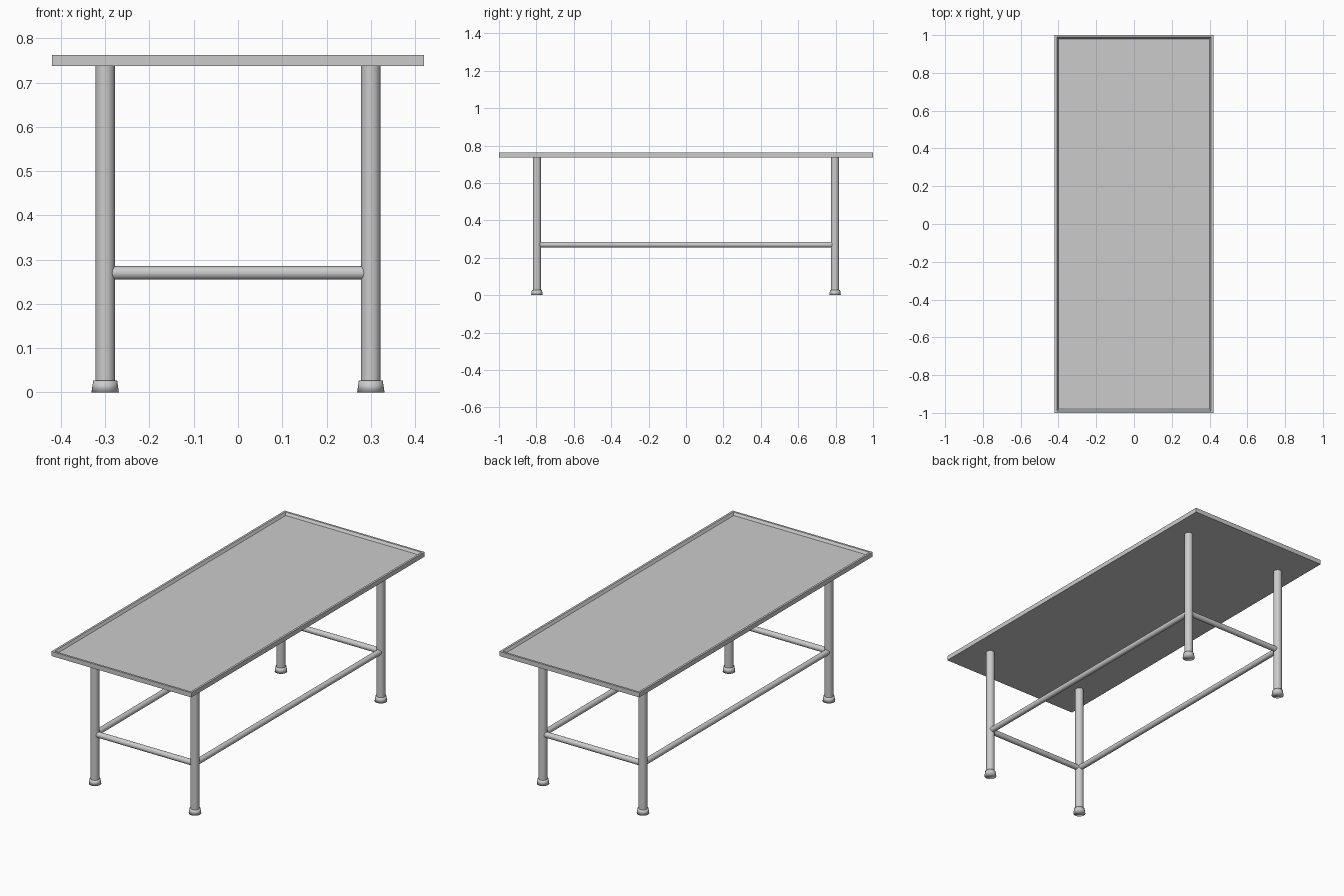
import bpy, bmesh, math
from mathutils import Vector

cube = bpy.data.objects.get("Cube")
if cube:
    bpy.data.objects.remove(cube, do_unlink=True)

steel = bpy.data.materials.new("light grey steel")
steel.use_nodes = True
colour = (0.6, 0.6, 0.6, 1)
steel.diffuse_color = colour
steel.node_tree.nodes["Principled BSDF"].inputs["Base Color"].default_value = colour


def finish(name, bm, smooth_angle=None):
    mesh = bpy.data.meshes.new(name)
    bm.to_mesh(mesh)
    bm.free()
    mesh.materials.append(steel)
    obj = bpy.data.objects.new(name, mesh)
    bpy.context.collection.objects.link(obj)
    if smooth_angle:
        bpy.ops.object.select_all(action='DESELECT')
        obj.select_set(True)
        bpy.context.view_layer.objects.active = obj
        bpy.ops.object.shade_smooth_by_angle(angle=math.radians(smooth_angle))
    return obj


def rod(name, start, end, r1, r2, smooth_angle=40):
    """Capped round bar between two points, tapering from r1 to r2."""
    start, end = Vector(start), Vector(end)
    axis = end - start
    bm = bmesh.new()
    bmesh.ops.create_cone(bm, cap_ends=True, segments=32, radius1=r1, radius2=r2,
                          depth=axis.length)
    bmesh.ops.rotate(bm, verts=bm.verts,
                     matrix=axis.to_track_quat('Z', 'Y').to_matrix())
    bmesh.ops.translate(bm, verts=bm.verts, vec=(start + end) / 2)
    return finish(name, bm, smooth_angle)


HALF_X, HALF_Y = 0.42, 1.0
BASE_Z, TOP_Z = 0.737, 0.762
LEG_X, LEG_Y, BAR_Z = 0.30, 0.797, 0.27
LEG_R, BAR_R = 0.022, 0.0152

# Tray top: slab with a flat rim and a sloping inner wall down to the floor
bm = bmesh.new()
bmesh.ops.create_cube(bm, size=1)
bmesh.ops.scale(bm, verts=bm.verts, vec=(HALF_X * 2, HALF_Y * 2, TOP_Z - BASE_Z))
bmesh.ops.translate(bm, verts=bm.verts, vec=(0, 0, (TOP_Z + BASE_Z) / 2))
bm.normal_update()
top = max(bm.faces, key=lambda f: f.calc_center_median().z)
bmesh.ops.inset_region(bm, faces=[top], thickness=0.016)
bmesh.ops.inset_region(bm, faces=[top], thickness=0.012)
for v in top.verts:
    v.co.z -= 0.014
finish("tray_top", bm)

# Legs with flared feet
for side, sx in (("left", 1), ("right", -1)):
    for end, sy in (("front", -1), ("back", 1)):
        x, y = sx * LEG_X, sy * LEG_Y
        rod(f"{end}_{side}_leg", (x, y, 0.01), (x, y, BASE_Z + 0.002), LEG_R, LEG_R)
        rod(f"{end}_{side}_foot", (x, y, 0), (x, y, 0.027), 0.031, 0.027, 120)

# Stretcher bars joining the legs
for side, sx in (("left", 1), ("right", -1)):
    x = sx * LEG_X
    rod(f"{side}_stretcher", (x, -LEG_Y, BAR_Z), (x, LEG_Y, BAR_Z), BAR_R, BAR_R)
for end, sy in (("front", -1), ("back", 1)):
    y = sy * LEG_Y
    rod(f"{end}_stretcher", (-LEG_X, y, BAR_Z), (LEG_X, y, BAR_Z), BAR_R, BAR_R)
